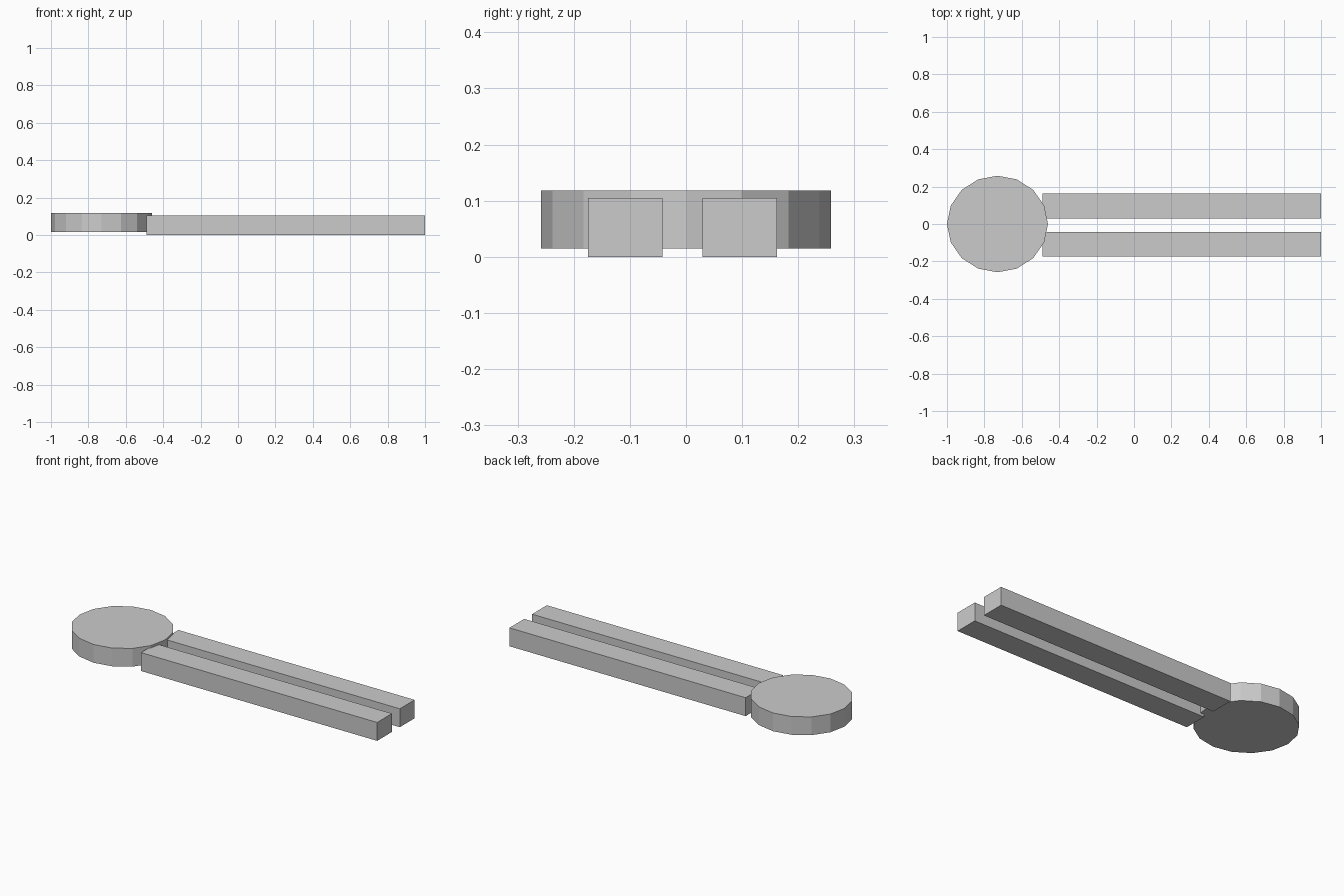
import bpy

if "Cube" in bpy.data.objects:
    bpy.data.objects.remove(bpy.data.objects["Cube"])


def add_bar(name, y):
    # Long square-section bar running from the disc to the far end
    bpy.ops.mesh.primitive_cube_add(size=1, location=(0.255, y, 0.0525))
    bar = bpy.context.object
    bar.name = name
    bar.scale = (1.49, 0.133, 0.105)
    bpy.ops.object.transform_apply(location=False, rotation=False, scale=True)


# Pair of parallel bars
add_bar("front_bar", -0.108)
add_bar("back_bar", 0.096)

# Sixteen-sided, slightly oval disc, with a vertex on the x axis
bpy.ops.mesh.primitive_cylinder_add(vertices=16, radius=1, depth=1,
                                    location=(-0.73, 0, 0.0665))
disc = bpy.context.object
disc.name = "round_head"
disc.scale = (0.27, 0.258, 0.104)
bpy.ops.object.transform_apply(location=False, rotation=False, scale=True)
